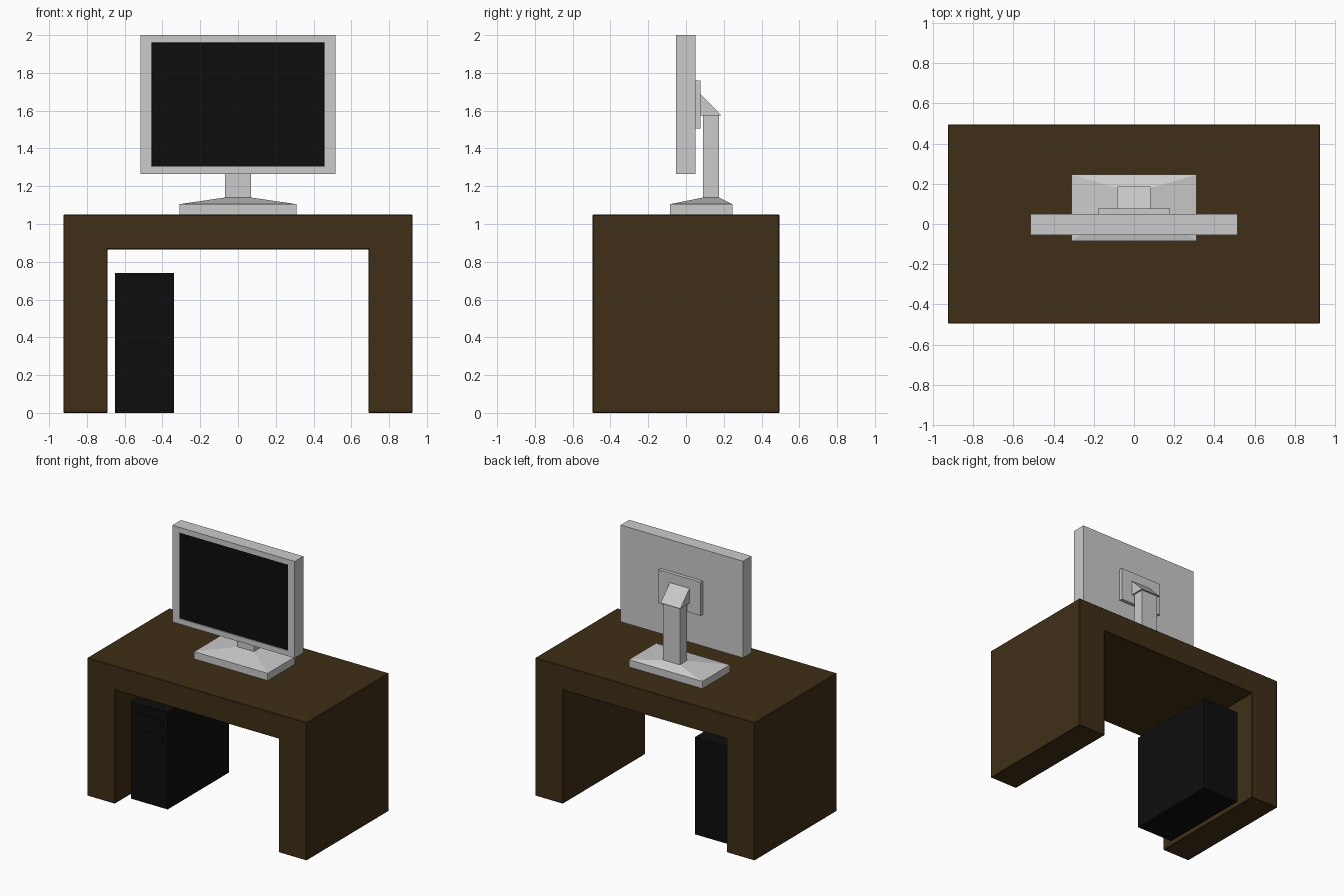
import bpy, bmesh

if "Cube" in bpy.data.objects:
    bpy.data.objects.remove(bpy.data.objects["Cube"])


def material(name, rgb):
    m = bpy.data.materials.new(name)
    m.diffuse_color = (*rgb, 1)
    m.use_nodes = True
    m.node_tree.nodes["Principled BSDF"].inputs["Base Color"].default_value = m.diffuse_color
    return m


WOOD = material("dark_wood", (0.05, 0.028, 0.008))
BLACK = material("black", (0.004, 0.004, 0.004))


def make(name, bm, mat=None, bevel=0):
    bmesh.ops.recalc_face_normals(bm, faces=bm.faces)
    me = bpy.data.meshes.new(name)
    bm.to_mesh(me)
    bm.free()
    ob = bpy.data.objects.new(name, me)
    bpy.context.collection.objects.link(ob)
    if mat:
        me.materials.append(mat)
    if bevel:
        b = ob.modifiers.new("edge", 'BEVEL')
        b.width, b.segments = bevel, 1
    return ob


def extrude(name, pts, vec, mat=None, bevel=0):
    """Extrude a closed profile of 3D points along vec."""
    bm = bmesh.new()
    face = bm.faces.new([bm.verts.new(p) for p in pts])
    ext = bmesh.ops.extrude_face_region(bm, geom=[face], use_keep_orig=True)
    bmesh.ops.translate(bm, vec=vec, verts=[v for v in ext["geom"] if isinstance(v, bmesh.types.BMVert)])
    return make(name, bm, mat, bevel)


def box(name, x, y, z, mat=None, bevel=0):
    pts = [(x[0], y[0], z[0]), (x[1], y[0], z[0]), (x[1], y[1], z[0]), (x[0], y[1], z[0])]
    return extrude(name, pts, (0, 0, z[1] - z[0]), mat, bevel)


def loft(name, rings):
    """Stack of rectangles (x0, x1, y0, y1, z) joined with side walls and caps."""
    bm = bmesh.new()
    vs = [[bm.verts.new((x, y, z)) for x, y in ((a, c), (b, c), (b, d), (a, d))] for a, b, c, d, z in rings]
    for lo, hi in zip(vs, vs[1:]):
        for i in range(4):
            j = (i + 1) % 4
            bm.faces.new((lo[i], lo[j], hi[j], hi[i]))
    bm.faces.new(vs[0])
    bm.faces.new(vs[-1])
    return make(name, bm)


# Desk: one U-shaped profile
profile = [(-0.925, 0), (-0.925, 1.05), (0.925, 1.05), (0.925, 0),
           (0.69, 0), (0.69, 0.865), (-0.69, 0.865), (-0.69, 0)]
extrude("desk", [(x, -0.495, z) for x, z in profile], (0, 0.99, 0), WOOD, 0.004)

# Computer tower with two drive bays
box("computer_tower", (-0.65, -0.34), (-0.36, 0.378), (0, 0.74), BLACK)
for i, (z0, z1) in enumerate([(0.635, 0.665), (0.505, 0.545)]):
    box(f"drive_bay_{i + 1}", (-0.615, -0.375), (-0.364, -0.35), (z0, z1), BLACK)

# Monitor housing with the screen set into its front face
bm = bmesh.new()
bmesh.ops.create_cube(bm, size=1)
for v in bm.verts:
    v.co = (v.co.x * 1.03, v.co.y * 0.104 - 0.002, 1.632 + v.co.z * 0.736)
bm.normal_update()
front = [f for f in bm.faces if f.normal.y < -0.9]
bmesh.ops.inset_region(bm, faces=front, thickness=0.05, depth=0)
x_in, z_lo, z_hi = 0.457, 1.305, 1.96
for v in front[0].verts:
    v.co = (x_in if v.co.x > 0 else -x_in, v.co.y, z_hi if v.co.z > 1.63 else z_lo)
bmesh.ops.inset_region(bm, faces=front, thickness=0.001, depth=-0.006)
front[0].material_index = 1
monitor = make("monitor", bm)
monitor.data.materials.append(None)
monitor.data.materials.append(BLACK)

# Stand: sloped base rising into the column
loft("stand_base_and_column", [
    (-0.31, 0.31, -0.085, 0.245, 1.05),
    (-0.31, 0.31, -0.085, 0.245, 1.105),
    (-0.07, 0.07, 0.09, 0.175, 1.14),
    (-0.07, 0.07, 0.09, 0.175, 1.58)])

# Wedge head and mounting plate
extrude("stand_head", [(-0.083, y, z) for y, z in ((0.07, 1.695), (0.187, 1.575), (0.075, 1.575))],
        (0.166, 0, 0))
box("mounting_plate", (-0.178, 0.178), (0.048, 0.077), (1.505, 1.76))
